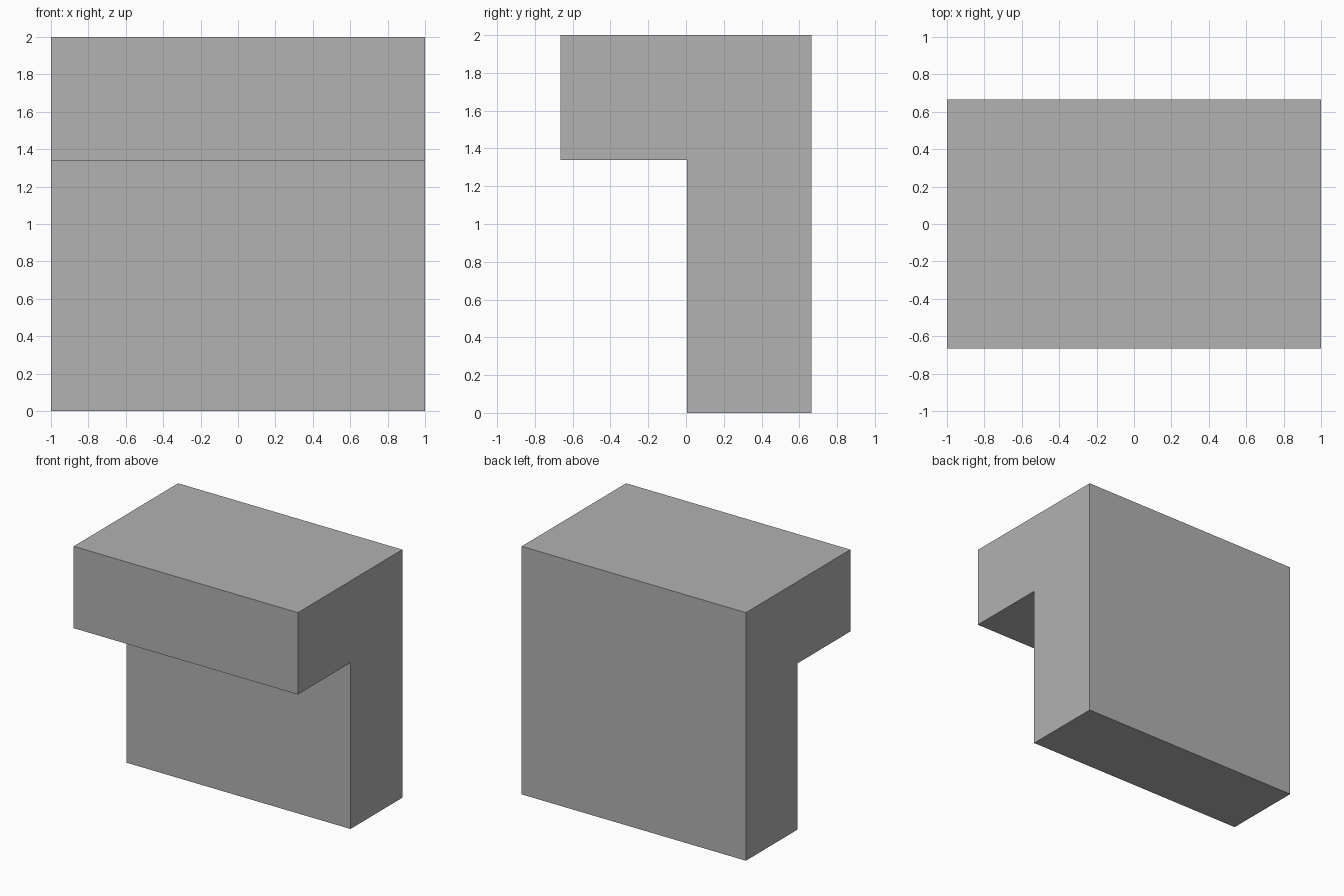
import bpy
import bmesh

cube = bpy.data.objects.get("Cube")
if cube:
    bpy.data.objects.remove(cube, do_unlink=True)

# Plain grey material
grey = bpy.data.materials.new("plain grey")
grey.use_nodes = True
colour = (0.445, 0.445, 0.445, 1)
grey.diffuse_color = colour
grey.node_tree.nodes["Principled BSDF"].inputs["Base Color"].default_value = colour

# Side profile (y, z): upright wall with a ledge overhanging the front
half_width, half_depth, height = 1.0, 0.665, 2.0
wall_front, ledge_bottom = 0.005, 1.34
profile = [
    (wall_front, 0), (half_depth, 0), (half_depth, height),
    (-half_depth, height), (-half_depth, ledge_bottom), (wall_front, ledge_bottom),
]

# Extrude the profile across the full width
bm = bmesh.new()
side = bm.faces.new([bm.verts.new((-half_width, y, z)) for y, z in profile])
result = bmesh.ops.extrude_face_region(bm, geom=[side])
moved = [v for v in result["geom"] if isinstance(v, bmesh.types.BMVert)]
bmesh.ops.translate(bm, verts=moved, vec=(2 * half_width, 0, 0))
if side.is_valid and len(bm.faces) < len(profile) + 2:
    bmesh.ops.holes_fill(bm, edges=bm.edges[:], sides=len(profile))
bmesh.ops.recalc_face_normals(bm, faces=bm.faces[:])

mesh = bpy.data.meshes.new("overhanging_block")
bm.to_mesh(mesh)
bm.free()
mesh.materials.append(grey)
block = bpy.data.objects.new("overhanging_block", mesh)
bpy.context.collection.objects.link(block)
